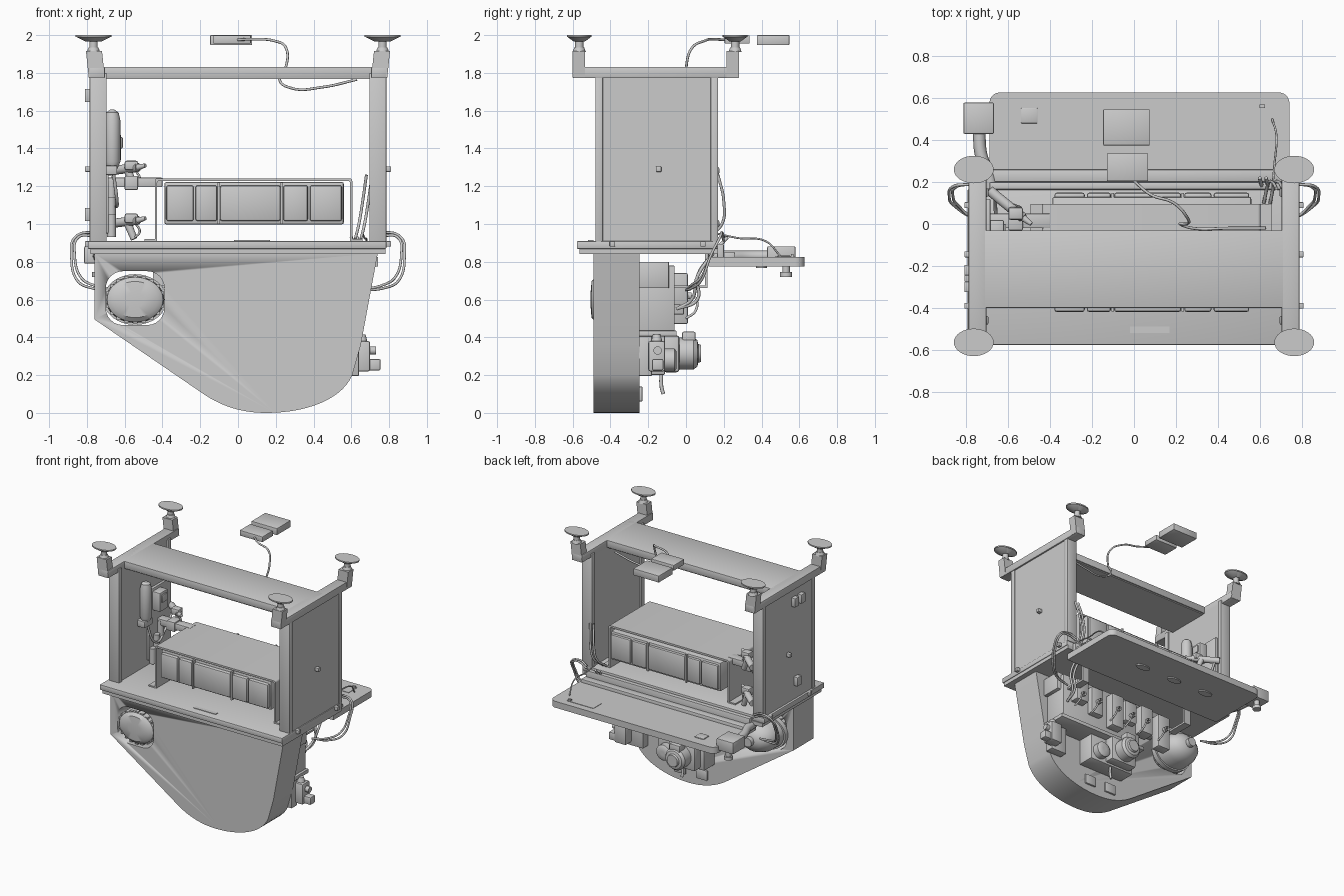
import bpy, bmesh, math
from mathutils import Vector, Matrix


def finish(name, bm, smooth=True):
    bmesh.ops.recalc_face_normals(bm, faces=bm.faces[:])
    me = bpy.data.meshes.new(name)
    bm.to_mesh(me)
    bm.free()
    if smooth:
        me.shade_smooth()
        me.set_sharp_from_angle(angle=math.radians(35))
    ob = bpy.data.objects.new(name, me)
    bpy.context.collection.objects.link(ob)
    return ob


def box(name, x, y, z, bevel=0.0):
    bm = bmesh.new()
    c = [(a + b) / 2 for a, b in (x, y, z)]
    s = [abs(b - a) for a, b in (x, y, z)]
    bmesh.ops.create_cube(bm, size=1, matrix=Matrix.Translation(c) @ Matrix.Diagonal((*s, 1)))
    if bevel:
        bmesh.ops.bevel(bm, geom=bm.edges[:], offset=bevel, segments=2, affect='EDGES', profile=0.5)
    return finish(name, bm, bool(bevel))


def cyl(name, a, b, r, r2=None, stretch=1.0):
    a, b = Vector(a), Vector(b)
    d = b - a
    bm = bmesh.new()
    m = Matrix.Translation((a + b) / 2) @ d.to_track_quat('Z', 'Y').to_matrix().to_4x4()
    bmesh.ops.create_cone(bm, cap_ends=True, segments=32, radius1=r, radius2=r if r2 is None else r2,
                          depth=d.length, matrix=m @ Matrix.Diagonal((1, stretch, 1, 1)))
    return finish(name, bm)


def prism(name, pts, depth, axis='y'):
    # outline in (x,z) pushed along y, or in (x,y) pushed along z
    at = (lambda p, d: (p[0], d, p[1])) if axis == 'y' else (lambda p, d: (p[0], p[1], d))
    bm = bmesh.new()
    f = bm.faces.new([bm.verts.new(at(p, depth[0])) for p in pts])
    new = bmesh.ops.extrude_face_region(bm, geom=[f])['geom']
    off = Vector(at((0, 0), depth[1] - depth[0]))
    bmesh.ops.translate(bm, vec=off, verts=[v for v in new if isinstance(v, bmesh.types.BMVert)])
    return finish(name, bm)


def lathe_y(name, cx, cz, profile, sz=1.0):
    # profile of (y, radius), spun about an axis along y
    bm = bmesh.new()
    n, rings = 32, []
    for y, r in profile:
        rings.append([bm.verts.new((cx + r * math.cos(math.tau * i / n), y,
                                    cz + sz * r * math.sin(math.tau * i / n))) for i in range(n)])
    for p, q in zip(rings, rings[1:]):
        for i in range(n):
            bm.faces.new((p[i], p[(i + 1) % n], q[(i + 1) % n], q[i]))
    bm.faces.new(rings[0])
    bm.faces.new(rings[-1])
    return finish(name, bm)


def cable(name, pts, r=0.007):
    cu = bpy.data.curves.new(name, 'CURVE')
    cu.dimensions = '3D'
    cu.bevel_depth, cu.bevel_resolution, cu.resolution_u = r, 2, 8
    cu.use_fill_caps = True
    sp = cu.splines.new('BEZIER')
    sp.bezier_points.add(len(pts) - 1)
    for bp, p in zip(sp.bezier_points, pts):
        bp.co = p
        bp.handle_left_type = bp.handle_right_type = 'AUTO'
    ob = bpy.data.objects.new(name, cu)
    bpy.context.collection.objects.link(ob)
    return ob


def bez(a, b, c, d, n=14):
    return [tuple((1 - t) ** 3 * a[k] + 3 * t * (1 - t) ** 2 * b[k] + 3 * t * t * (1 - t) * c[k] + t ** 3 * d[k]
                  for k in (0, 1)) for t in [i / n for i in range(1, n + 1)]]


def rounded(x, y, r, corners=(1, 1, 1, 1), n=6):
    # rounded rectangle outline, corners counted from upper right, anticlockwise
    out = []
    for k, (sx, sy) in enumerate(((1, 1), (-1, 1), (-1, -1), (1, -1))):
        px, py = x[sx > 0], y[sy > 0]
        if not corners[k]:
            out.append((px, py))
            continue
        for i in range(n + 1):
            t = math.pi / 2 * (k + i / n)
            out.append((px - sx * r + r * math.cos(t), py - sy * r + r * math.sin(t)))
    return out


# lower body with curved belly and window opening
outline = [(-0.76, 0.845), (-0.76, 0.495), (-0.19, 0.105)]
outline += bez((-0.19, 0.105), (-0.09, 0.035), (0.02, 0), (0.15, 0))
outline += bez((0.15, 0), (0.36, 0), (0.55, 0.07), (0.605, 0.2))
outline += [(0.65, 0.36), (0.74, 0.845)]
body = prism('lower_body', outline, (-0.49, -0.245))
cutter = prism('window_cutter', rounded((-0.70, -0.39), (0.465, 0.75), 0.09), (-0.6, -0.1))
cutter.hide_render = True
mod = body.modifiers.new('window', 'BOOLEAN')
mod.object, mod.solver = cutter, 'EXACT'
bpy.context.view_layer.objects.active = body
bpy.ops.object.modifier_apply(modifier='window')
bpy.data.objects.remove(cutter)

# pressure drum seen through the window and from behind
lathe_y('drum', -0.545, 0.60, [(-0.505, 0.05), (-0.50, 0.12), (-0.48, 0.148), (-0.44, 0.155), (-0.22, 0.155),
                              (-0.12, 0.15), (-0.06, 0.125), (-0.025, 0.08), (-0.01, 0.03)], 0.8)
lathe_y('drum_band', -0.545, 0.60, [(-0.25, 0.15), (-0.25, 0.168), (-0.21, 0.168), (-0.21, 0.15)], 0.8)
cyl('drum_cap', (-0.545, -0.03, 0.6), (-0.545, 0.02, 0.6), 0.035)
for i in range(9):
    t = math.pi * (0.1 + 0.1 * i)
    for s in (1, -1):
        cx, cz = -0.545 + 0.147 * math.cos(t), 0.6 + s * 0.12 * math.sin(t)
        box('drum_rib', (cx - 0.012, cx + 0.012), (-0.48, -0.26), (cz - 0.008, cz + 0.008))

# deck plate and rear step
box('deck_lower', (-0.78, 0.78), (-0.565, 0.17), (0.84, 0.87))
box('deck_upper', (-0.795, 0.785), (-0.578, 0.165), (0.868, 0.91), 0.006)
box('deck_slot', (-0.02, 0.17), (-0.52, -0.49), (0.91, 0.914))
box('rear_step', (-0.69, 0.73), (0.165, 0.20), (0.80, 0.895), 0.006)
box('rear_hinge_strip', (-0.69, 0.73), (0.2, 0.26), (0.80, 0.85), 0.006)

# rear work table with its fittings
prism('rear_table', rounded((-0.69, 0.742), (0.12, 0.628), 0.05, (1, 1, 0, 0)), (0.775, 0.825), 'z')
box('table_pad', (-0.54, -0.46), (0.48, 0.555), (0.82, 0.832), 0.005)
box('table_label_plate', (0.4, 0.63), (0.47, 0.575), (0.82, 0.828))
box('table_latch', (0.6, 0.625), (0.555, 0.57), (0.825, 0.84))
box('control_box', (-0.815, -0.668), (0.43, 0.58), (0.79, 0.882), 0.008)
cable('table_side_tube', [(-0.74, 0.44, 0.83), (-0.73, 0.33, 0.83), (-0.69, 0.22, 0.83), (-0.68, 0.12, 0.83)], 0.03)
cyl('control_knob', (-0.74, 0.53, 0.79), (-0.74, 0.53, 0.74), 0.02)
cyl('control_knob_base', (-0.74, 0.53, 0.745), (-0.74, 0.53, 0.72), 0.032)
for x in (-0.35, -0.05, 0.25):
    cyl('table_underside_grip', (x, 0.4, 0.778), (x, 0.4, 0.766), 0.06, stretch=0.5)
for x in (-0.42, 0.56):
    box('table_bracket', (x - 0.03, x + 0.03), (0.10, 0.115), (0.66, 0.85))
    box('table_bracket_foot', (x - 0.03, x + 0.03), (-0.07, 0.115), (0.66, 0.675))

# side panels, top rails, corner posts and oval feet
for s, side in ((-1, 'left'), (1, 'right')):
    xs = lambda a, b: tuple(sorted((s * a, s * b)))
    box(side + '_panel', xs(0.705, 0.778), (-0.47, 0.16), (0.905, 1.82))
    for y in (-0.48, 0.13):
        box(side + '_panel_edge', xs(0.695, 0.785), (y, y + 0.04), (0.905, 1.8), 0.006)
    box(side + '_rail', xs(0.705, 0.79), (-0.6, 0.28), (1.772, 1.832), 0.006)
    for y0, y1, py in ((-0.60, -0.535, -0.565), (0.215, 0.28, 0.26)):
        prism(side + '_corner_post', [(s * 0.705, 1.775), (s * 0.79, 1.775), (s * 0.805, 1.915), (s * 0.72, 1.915)],
              (y0, y1))
        fx = s * 0.765
        cyl(side + '_foot_collar', (fx, py, 1.91), (fx, py, 1.935), 0.035, 0.026)
        cyl(side + '_foot_stem', (fx, py, 1.93), (fx, py, 1.98), 0.022)
        cyl(side + '_foot_dish', (fx, py, 1.965), (fx, py, 1.992), 0.04, 0.093, 0.7)
        cyl(side + '_foot_pad', (fx, py, 1.99), (fx, py, 2.0), 0.095, stretch=0.69)
    for y, z in ((-0.145, 1.29), (-0.39, 0.895), (0.09, 0.895)):
        box(side + '_bolt', xs(0.77, 0.81), (y - 0.014, y + 0.014), (z - 0.014, z + 0.014), 0.003)
for y, z in ((-0.30, 1.68), (-0.22, 1.68), (-0.25, 1.05)):
    box('left_side_tab', (-0.81, -0.77), (y - 0.025, y + 0.025), (z - 0.035, z + 0.035), 0.004)
box('top_shelf', (-0.77, 0.765), (-0.40, -0.03), (1.775, 1.832), 0.005)
box('shelf_lower_lip', (-0.70, 0.70), (-0.39, -0.04), (1.768, 1.785))

# equipment module under a thin arched cover
arch = rounded((-0.44, 0.605), (0.91, 1.242), 0.015, (1, 1, 0, 0))
inner = rounded((-0.428, 0.593), (0.91, 1.228), 0.01, (1, 1, 0, 0))
k = len(arch) - 2
prism('module_cover', [arch[-1]] + arch[:k + 1] + inner[:k + 1][::-1] + [inner[-1]], (-0.40, 0.095))
for x in (-0.465, 0.63):
    box('cover_foot', (x - 0.03, x + 0.03), (-0.40, 0.095), (0.905, 0.92))
box('module_case', (-0.39, 0.56), (-0.39, 0.13), (0.998, 1.222), 0.01)
for y0, y1 in ((-0.42, -0.38), (0.12, 0.15)):
    for a, b in ((-0.38, -0.235), (-0.225, -0.11), (-0.095, 0.225), (0.24, 0.37), (0.38, 0.55)):
        box('module_panel', (a, b), (y0, y1), (1.015, 1.205), 0.012)
    for a in (-0.102, 0.232):
        box('module_divider', (a - 0.006, a + 0.006), (y0 + 0.003, y1 - 0.003), (1.0, 1.22))

# tool station on the inner left wall
lathe = [(1.28, 0.02), (1.30, 0.03), (1.33, 0.042), (1.55, 0.042), (1.59, 0.033), (1.605, 0.012)]
bottle = lathe_y('bottle', 0, 0, lathe)
bottle.rotation_euler, bottle.location = (math.radians(90), 0, 0), (-0.665, -0.19, 0)
box('bottle_bracket', (-0.71, -0.64), (-0.24, -0.14), (1.26, 1.31), 0.006)
box('tool_back_plate', (-0.71, -0.685), (-0.12, 0.12), (0.95, 1.5), 0.006)
box('valve_block', (-0.69, -0.62), (-0.08, 0.02), (1.33, 1.48), 0.01)
box('valve_cap', (-0.66, -0.61), (-0.06, 0.0), (1.40, 1.46), 0.006)
box('support_bar', (-0.70, -0.40), (-0.02, 0.05), (1.195, 1.245), 0.005)
box('support_bar_pad', (-0.60, -0.53), (-0.03, 0.06), (1.18, 1.255), 0.006)
for z in (1.28, 1.0):
    cyl('gun_barrel', (-0.69, 0.16, z), (-0.53, 0.03, z + 0.02), 0.024)
    cyl('gun_nozzle', (-0.53, 0.03, z + 0.02), (-0.49, 0.0, z + 0.03), 0.017, 0.01)
    cyl('gun_grip', (-0.59, 0.08, z + 0.02), (-0.55, 0.07, z - 0.08), 0.022, 0.018)
    box('gun_head', (-0.60, -0.53), (0.02, 0.08), (z + 0.005, z + 0.055), 0.01)
    cable('gun_trigger', [(-0.54, 0.04, z), (-0.52, 0.04, z - 0.04), (-0.545, 0.05, z - 0.07)], 0.006)
for i in range(3):
    z = 0.93 + 0.09 * i
    cyl('pipe_fitting', (-0.67, -0.1 + 0.05 * i, z), (-0.67, -0.1 + 0.05 * i, z + 0.12), 0.024)
cable('tool_hose', [(-0.66, -0.19, 1.28), (-0.64, -0.1, 1.1), (-0.66, 0.05, 1.15), (-0.66, 0.15, 1.28)], 0.009)

# drive and pump block behind the body
box('drive_block', (-0.10, 0.63), (-0.25, -0.06), (0.42, 0.78), 0.006)
box('drive_ledge', (-0.14, 0.65), (-0.25, -0.05), (0.405, 0.435), 0.004)
box('upper_carrier', (-0.36, 0.66), (-0.25, -0.09), (0.66, 0.80), 0.005)
for i, x in enumerate((-0.30, -0.12, 0.02, 0.16, 0.34, 0.5)):
    h = 0.05 * (i % 3)
    box('valve_unit', (x - 0.055, x + 0.055), (-0.09, -0.01 + 0.02 * (i % 2)), (0.47 + h, 0.74), 0.008)
    cyl('valve_stub', (x, -0.02, 0.62), (x, 0.03, 0.62), 0.018)
    cable('valve_pipe', [(x, 0.025, 0.62), (x + 0.04, 0.055, 0.60), (x + 0.06, 0.05, 0.54), (x + 0.07, 0, 0.50)], 0.007)
box('gear_case', (-0.08, 0.32), (-0.25, -0.11), (0.20, 0.41), 0.012)
box('motor_flange', (-0.05, 0.18), (-0.12, -0.035), (0.215, 0.41), 0.015)
lathe_y('motor', 0.065, 0.315, [(-0.05, 0.085), (0.04, 0.085), (0.06, 0.07), (0.065, 0.05), (0.08, 0.045), (0.08, 0.02)])
lathe_y('pulley', 0.24, 0.28, [(-0.12, 0.06), (-0.06, 0.06), (-0.05, 0.045), (-0.05, 0.015)])
box('motor_terminal_box', (0.02, 0.11), (-0.02, 0.05), (0.37, 0.43), 0.008)
cable('drain_hook', [(0.12, -0.13, 0.22), (0.12, -0.13, 0.14), (0.12, -0.12, 0.10)], 0.01)
for x in (0.03, 0.22):
    box('rear_rib', (x - 0.05, x + 0.05), (-0.25, -0.23), (0.06, 0.14), 0.008)

# small side pump at lower right
box('side_pump_body', (0.60, 0.70), (-0.20, -0.11), (0.22, 0.38), 0.01)
cyl('side_pump_head', (0.655, -0.155, 0.36), (0.655, -0.155, 0.415), 0.035, 0.02)
box('side_pump_outlet', (0.68, 0.755), (-0.18, -0.12), (0.225, 0.285), 0.008)
cyl('side_pump_port', (0.69, -0.15, 0.33), (0.73, -0.15, 0.33), 0.022)
box('side_pump_mount', (0.50, 0.64), (-0.25, -0.18), (0.195, 0.42), 0.006)

# floating handsets with lead
box('handset_front', (-0.13, 0.068), (0.205, 0.337), (1.955, 1.998), 0.004)
box('handset_rear', (-0.147, 0.075), (0.375, 0.547), (1.947, 2.0), 0.004)
cable('handset_lead', [(0.0, 0.205, 1.975), (0.08, 0.14, 1.978), (0.19, 0.10, 1.97), (0.255, 0.03, 1.93),
                       (0.25, 0.0, 1.82), (0.22, 0.0, 1.765), (0.28, -0.02, 1.72), (0.45, -0.02, 1.725),
                       (0.63, -0.02, 1.765)])

# looping side cables
for s in (-1, 1):
    for d in (0, 0.018):
        cable('side_cable', [(s * 0.72, 0.2, 0.93 - d), (s * 0.78, 0.19, 0.955 - d), (s * (0.862 - d), 0.18, 0.93),
                             (s * (0.882 - d), 0.13, 0.83), (s * (0.85 - d), 0.08, 0.70 + d),
                             (s * 0.77, 0.03, 0.66 + d), (s * 0.64, 0.0, 0.65)], 0.007)
for d in (0, 0.03):
    cable('rear_loop_cable', [(0.62 + d, 0.10, 0.92), (0.64 + d, 0.19, 1.0), (0.66 + d, 0.2, 1.12),
                              (0.68 + d, 0.17, 1.26)], 0.008)
    cable('under_table_hose', [(0.60 + d, 0.22, 0.93), (0.62 + d, 0.14, 0.84), (0.63 + d, 0.06, 0.72),
                               (0.62, 0.06 - d, 0.60), (0.6, -0.05, 0.55)], 0.009)
cable('table_edge_lead', [(0.66, 0.16, 0.95), (0.67, 0.28, 0.925), (0.68, 0.42, 0.91), (0.66, 0.5, 0.83)], 0.005)
